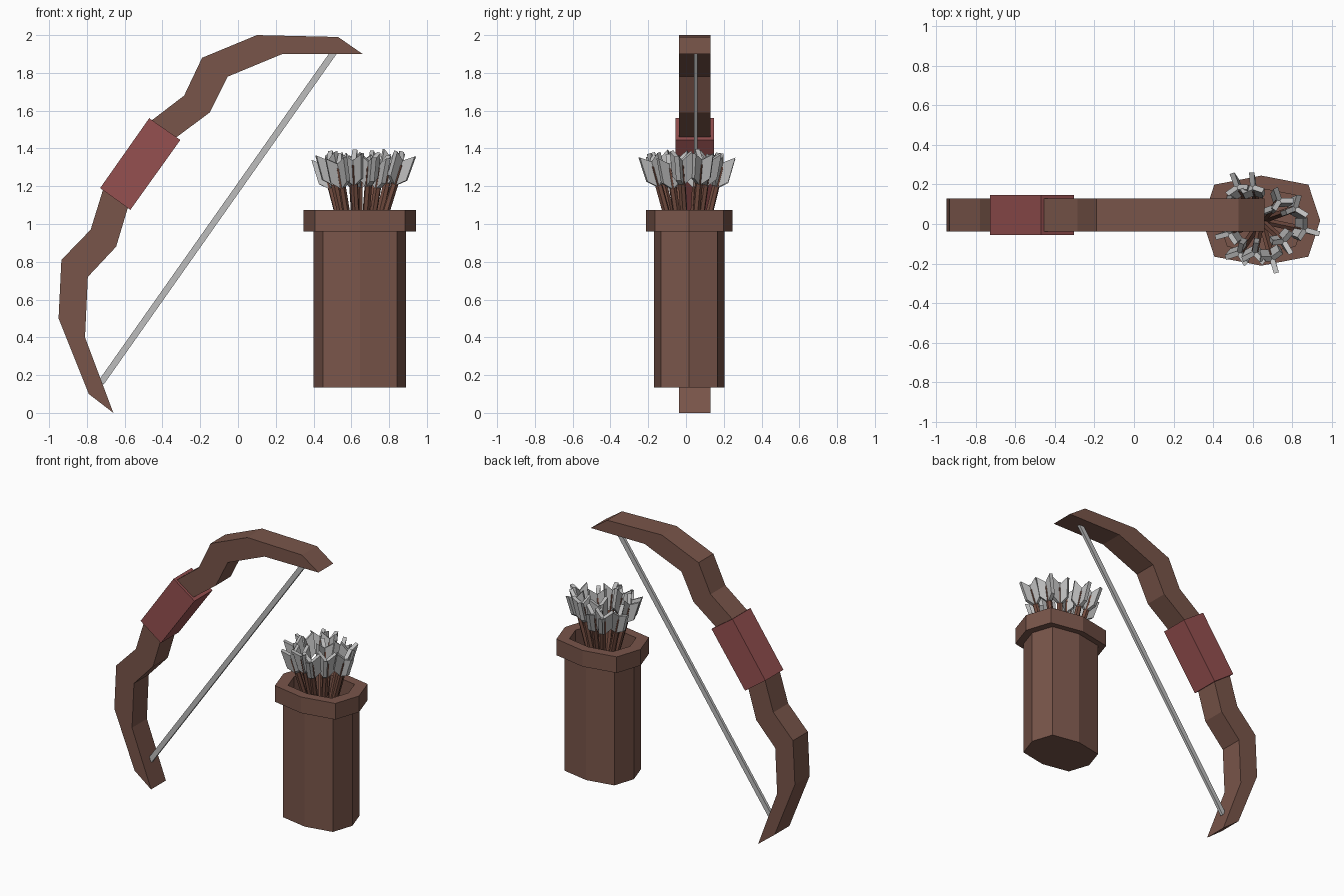
import bpy, bmesh, math, random
from mathutils import Vector, Matrix

if "Cube" in bpy.data.objects:
    bpy.data.objects.remove(bpy.data.objects["Cube"])

random.seed(4)


def material(name, rgb):
    m = bpy.data.materials.new(name)
    m.diffuse_color = (*rgb, 1)
    m.use_nodes = True
    m.node_tree.nodes["Principled BSDF"].inputs["Base Color"].default_value = m.diffuse_color
    return m


WOOD = material("brown wood", (0.191, 0.091, 0.068))
SHAFT = material("reddish brown", (0.175, 0.075, 0.052))
GRIP = material("red leather", (0.30, 0.080, 0.080))
GREY = material("light grey", (0.51, 0.51, 0.51))


def finish(bm, name, mat, matrix=None):
    bmesh.ops.recalc_face_normals(bm, faces=bm.faces)
    if matrix:
        bm.transform(matrix)
    me = bpy.data.meshes.new(name)
    bm.to_mesh(me)
    bm.free()
    me.materials.append(mat)
    ob = bpy.data.objects.new(name, me)
    bpy.context.collection.objects.link(ob)
    return ob


def add_slab(bm, outline, y0, y1, turn=0):
    """Extrude an x-z outline between y0 and y1, then turn it about z."""
    face = bm.faces.new([bm.verts.new((x, y0, z)) for x, z in outline])
    ext = bmesh.ops.extrude_face_region(bm, geom=[face])["geom"]
    top = [v for v in ext if isinstance(v, bmesh.types.BMVert)]
    bmesh.ops.translate(bm, vec=(0, y1 - y0, 0), verts=top)
    bmesh.ops.rotate(bm, verts=list(face.verts) + top, cent=(0, 0, 0),
                     matrix=Matrix.Rotation(turn, 3, 'Z'))


def slab(name, outline, y0, y1, mat):
    bm = bmesh.new()
    add_slab(bm, outline, y0, y1)
    return finish(bm, name, mat)


# Bow: one recurved outline, outer edge then inner edge
slab("bow_limbs", [
    (-0.66, 0.0), (-0.79, 0.10), (-0.95, 0.50), (-0.935, 0.81), (-0.78, 0.97),
    (-0.715, 1.18), (-0.455, 1.55), (-0.285, 1.68), (-0.19, 1.88), (0.10, 2.0),
    (0.53, 1.99), (0.66, 1.90), (0.235, 1.90), (-0.055, 1.78), (-0.15, 1.59),
    (-0.325, 1.46), (-0.585, 1.08), (-0.645, 0.88), (-0.795, 0.72),
    (-0.81, 0.40)], -0.037, 0.13, WOOD)

# Grip wrap and string
slab("bow_grip", [(-0.47, 1.56), (-0.305, 1.445), (-0.57, 1.075),
                  (-0.73, 1.19)], -0.055, 0.148, GRIP)
a, b = Vector((-0.725, 0.16)), Vector((0.515, 1.92))
d = (b - a).normalized()
n = Vector((-d.y, d.x)) * 0.017
slab("bow_string", [a - n, b - n, b + n, a + n], 0.042, 0.062, GREY)

# Quiver: hollow flattened octagon with a thick rim
CX, CY = 0.645, 0.017


def ring(bm, rx, ry, z):
    pts = []
    for i in range(8):
        k = 1.0 if i % 2 == 0 else 1.13
        t = i * math.pi / 4
        pts.append(bm.verts.new((CX + rx * k * math.cos(t),
                                 CY + ry * k * math.sin(t), z)))
    return pts


bm = bmesh.new()
rings = [ring(bm, *r) for r in [
    (0.245, 0.187, 0.135), (0.245, 0.187, 0.96), (0.298, 0.228, 0.96),
    (0.298, 0.228, 1.075), (0.215, 0.162, 1.075), (0.215, 0.162, 0.25)]]
for lo, hi in zip(rings, rings[1:]):
    for i in range(8):
        j = (i + 1) % 8
        bm.faces.new((lo[i], lo[j], hi[j], hi[i]))
bm.faces.new(rings[0])
bm.faces.new(rings[-1])
finish(bm, "quiver", WOOD)

# Arrows: shafts fanning out of the quiver, each with three vanes
TOPS = [(0.52, 0.19), (0.60, 0.19), (0.46, 0.09), (0.82, 0.08), (0.87, -0.03),
        (0.70, -0.18), (0.76, -0.09), (0.53, -0.15), (0.61, -0.15),
        (0.48, -0.05), (0.64, 0.06), (0.74, 0.12)]
VANE = [(0.0, -0.15), (0.058, -0.10), (0.064, 0.035), (0.0, -0.01)]
for i, (x, y) in enumerate(TOPS):
    top = Vector((x, y, 1.34 + random.uniform(-0.02, 0.01)))
    low = Vector((CX, CY, 0.55)) + Vector((x - CX, y - CY, 0)) * -0.1
    axis = top - low
    rot = axis.to_track_quat('Z', 'Y').to_matrix().to_4x4()
    spin = Matrix.Rotation(random.uniform(0, 2), 4, 'Z')
    length = axis.length - 0.03
    bm = bmesh.new()
    bmesh.ops.create_cone(bm, cap_ends=True, segments=6, radius1=0.02,
                          radius2=0.02, depth=length)
    finish(bm, f"arrow_shaft_{i + 1}", SHAFT,
           Matrix.Translation(low) @ rot @ Matrix.Translation((0, 0, length / 2)))
    bm = bmesh.new()
    for k in range(3):
        add_slab(bm, VANE, -0.013, 0.013, k * math.tau / 3)
    finish(bm, f"arrow_vanes_{i + 1}", GREY,
           Matrix.Translation(top) @ rot @ spin)
